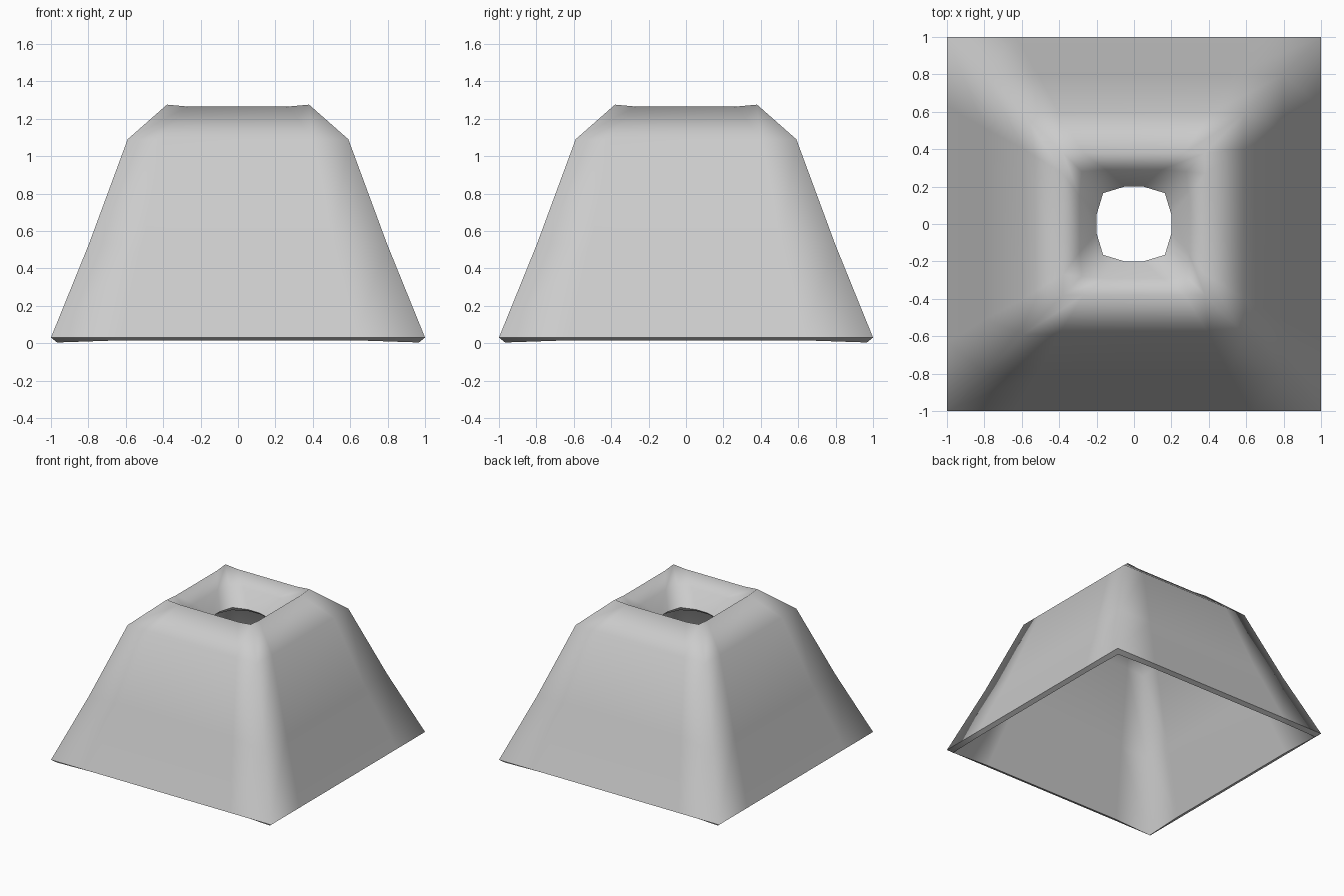
import bpy, bmesh

if "Cube" in bpy.data.objects:
    bpy.data.objects.remove(bpy.data.objects["Cube"])

# Rings from base up to the lip, then down into the crater:
# (half width at side, half width at corner, offset of the two mid-side points, z at side, z at corner)
RINGS = [
    (1.00, 1.00, 0.63, 0.03, 0.03),
    (0.797, 0.797, 0.51, 0.53, 0.53),
    (0.59, 0.59, 0.40, 1.09, 1.09),
    (0.38, 0.38, 0.27, 1.265, 1.275),
    (0.29, 0.28, 0.15, 1.18, 1.18),
    (0.20, 0.165, 0.05, 1.06, 1.06),
]


def ring(bm, side, corner, mid, z_side, z_corner):
    """Twelve points: a corner and two side points, turned four times."""
    pts = [(-corner, -corner, z_corner), (-mid, -side, z_side), (mid, -side, z_side)]
    verts = []
    for _ in range(4):
        verts += [bm.verts.new(p) for p in pts]
        pts = [(-y, x, z) for x, y, z in pts]
    return verts


bm = bmesh.new()
rings = [ring(bm, *r) for r in RINGS]
for low, high in zip(rings, rings[1:]):
    n = len(low)
    for i in range(n):
        j = (i + 1) % n
        bm.faces.new((low[i], low[j], high[j], high[i])).smooth = True

# Crisp open rims at base and hole
for e in bm.edges:
    if e.is_boundary:
        e.smooth = False

mesh = bpy.data.meshes.new("square_shade")
bm.to_mesh(mesh)
bm.free()
shade = bpy.data.objects.new("square_shade", mesh)
bpy.context.collection.objects.link(shade)

# Wall thickness, grown inward
wall = shade.modifiers.new("wall", 'SOLIDIFY')
wall.thickness = 0.04
wall.offset = -1
wall.use_even_offset = True
wall.use_quality_normals = True
